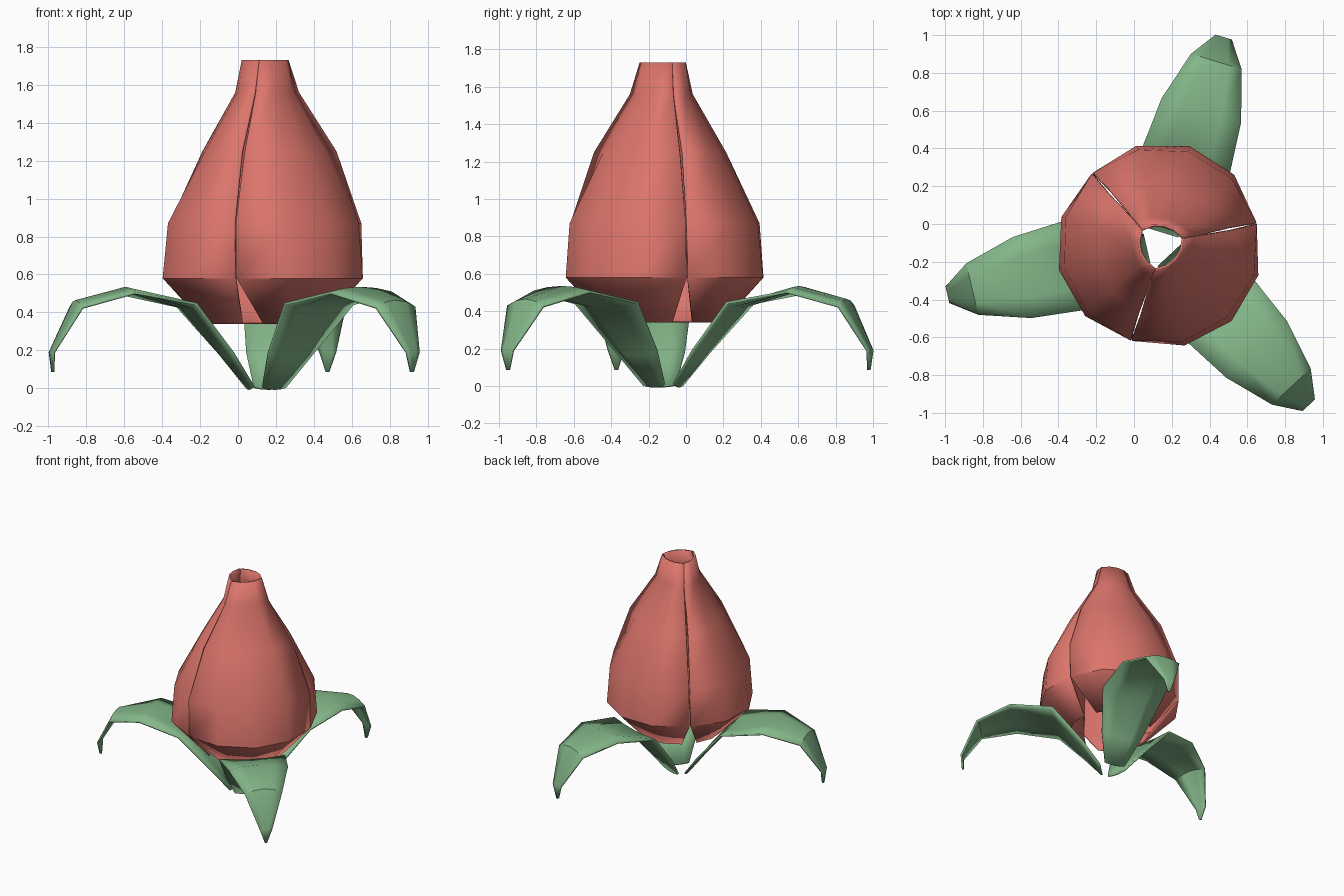
import bpy, math

if "Cube" in bpy.data.objects:
    bpy.data.objects.remove(bpy.data.objects["Cube"])

CENTRE = (0.1375, -0.115)
ANGLES = [73, 193, 313]          # petals and leaves share three directions


def material(name, rgb):
    m = bpy.data.materials.new(name)
    m.diffuse_color = (*rgb, 1)
    m.use_nodes = True
    m.node_tree.nodes["Principled BSDF"].inputs["Base Color"].default_value = m.diffuse_color
    return m


def sheet(name, rows, mat, angle, thickness):
    """Skin a grid of points, turn it to its direction and give it thickness."""
    n = len(rows[0])
    verts = [p for row in rows for p in row]
    faces = [(r * n + c, r * n + c + 1, (r + 1) * n + c + 1, (r + 1) * n + c)
             for r in range(len(rows) - 1) for c in range(n - 1)]
    me = bpy.data.meshes.new(name)
    me.from_pydata(verts, [], faces)
    me.materials.append(mat)
    ob = bpy.data.objects.new(name, me)
    bpy.context.collection.objects.link(ob)
    ob.location = (*CENTRE, 0)
    ob.rotation_euler.z = math.radians(angle)
    s = ob.modifiers.new("thickness", "SOLIDIFY")
    s.thickness = thickness
    s.offset = -1
    bpy.ops.object.select_all(action="DESELECT")
    ob.select_set(True)
    bpy.context.view_layer.objects.active = ob
    bpy.ops.object.shade_smooth_by_angle(angle=math.radians(40))
    return ob


red = material("petal red", (0.72, 0.18, 0.15))
green = material("leaf green", (0.23, 0.47, 0.25))

# Petal rows: height, middle radius, edge radius, start angle, end angle
PETAL = [(0.34, 0.32, 0.31, -44, 55),
         (0.58, 0.55, 0.525, -59, 60),
         (0.87, 0.52, 0.525, -59.5, 59.5),
         (1.25, 0.32, 0.39, -58, 59),
         (1.56, 0.145, 0.19, -56, 61),
         (1.73, 0.115, 0.135, -53, 64)]

petal_rows = []
for z, rm, re, a0, a1 in PETAL:
    row = []
    for i in range(5):
        t = i / 2 - 1
        a = math.radians(a0 + (a1 - a0) * i / 4)
        r = rm + (re - rm) * t * t
        row.append((r * math.cos(a), r * math.sin(a), z))
    petal_rows.append(row)

# Leaf rows: reach, half width, middle height, edge height
LEAF = [(0.07, 0.08, 0.0, 0.01),
        (0.20, 0.16, 0.17, 0.19),
        (0.42, 0.245, 0.43, 0.45),
        (0.75, 0.22, 0.535, 0.51),
        (1.02, 0.14, 0.465, 0.43),
        (1.155, 0.045, 0.20, 0.19),
        (1.15, 0.008, 0.085, 0.085)]

leaf_rows = []
for u, w, zm, ze in LEAF:
    leaf_rows.append([(u, w * t, zm + (ze - zm) * t * t)
                      for t in (1, 0.5, 0, -0.5, -1)])

for k, ang in enumerate(ANGLES, 1):
    sheet(f"petal_{k}", petal_rows, red, ang, 0.014)
    sheet(f"leaf_{k}", leaf_rows, green, ang, 0.014)
